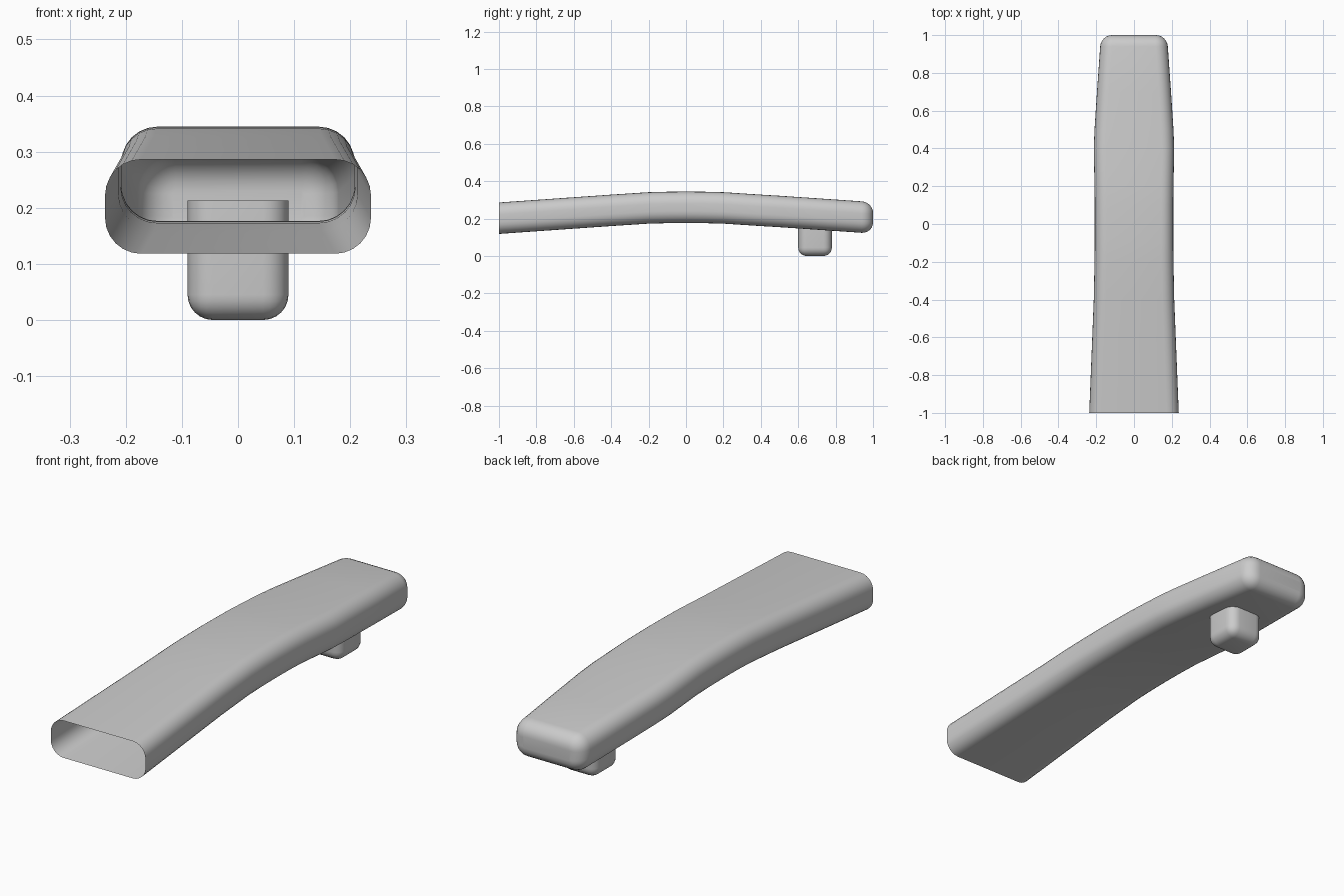
import bpy, bmesh
from math import sin, cos, pi

if "Cube" in bpy.data.objects:
    bpy.data.objects.remove(bpy.data.objects["Cube"])


def ring(bm, y, hw, zc, hh, r, seg=6):
    """Rounded-rectangle cross-section standing in the xz plane."""
    vs = []
    for k, (sx, sz) in enumerate([(1, 1), (-1, 1), (-1, -1), (1, -1)]):
        for i in range(seg + 1):
            a = (k + i / seg) * pi / 2
            vs.append(bm.verts.new((sx * (hw - r) + r * cos(a), y,
                                    zc + sz * (hh - r) + r * sin(a))))
    return vs


def finish(bm, name, angle):
    bmesh.ops.recalc_face_normals(bm, faces=bm.faces[:])
    me = bpy.data.meshes.new(name)
    bm.to_mesh(me)
    bm.free()
    ob = bpy.data.objects.new(name, me)
    bpy.context.collection.objects.link(ob)
    bpy.context.view_layer.objects.active = ob
    ob.select_set(True)
    bpy.ops.object.shade_smooth_by_angle(angle=angle)
    ob.select_set(False)
    return ob


# Arched hollow shell, open at the front: y, half width, centre height
stations = [(-1, .237, .202), (-.6, .221, .230), (-.4, .213, .244),
            (-.2, .209, .257), (-.1, .208, .2595), (0, .208, .2605),
            (.1, .208, .2595), (.2, .209, .257), (.4, .213, .244),
            (.5, .209, .238), (.7, .196, .2245), (.94, .179, .208)]
R, CAP = .064, .058
bm = bmesh.new()
rings = [ring(bm, y, w, z, .084, R) for y, w, z in stations]
# Rounded closed end
for i in range(1, 7):
    a = i / 6 * pi / 2
    d = CAP * (1 - cos(a))
    rings.append(ring(bm, .94 + .06 * sin(a), .179 - .004 * sin(a) - d,
                      .208 - .003 * sin(a), .084 - d, R - d))
for a, b in zip(rings, rings[1:]):
    n = len(a)
    for i in range(n):
        j = (i + 1) % n
        bm.faces.new((a[i], a[j], b[j], b[i]))
bm.faces.new(rings[-1])
finish(bm, "handle_shell", .7)

# Mounting post: rounded block, open where it enters the shell
bm = bmesh.new()
bmesh.ops.create_cube(bm, size=1)
for v in bm.verts:
    v.co = (v.co.x * .18, .69 + v.co.y * .18, .1065 + v.co.z * .213)
top = [f for f in bm.faces if f.normal.z > .9]
bmesh.ops.delete(bm, geom=top, context='FACES_ONLY')
edges = [e for e in bm.edges if not e.is_boundary]
bmesh.ops.bevel(bm, geom=edges, offset=.045, offset_type='OFFSET',
                segments=6, profile=.5, affect='EDGES')
finish(bm, "mounting_post", .7)
